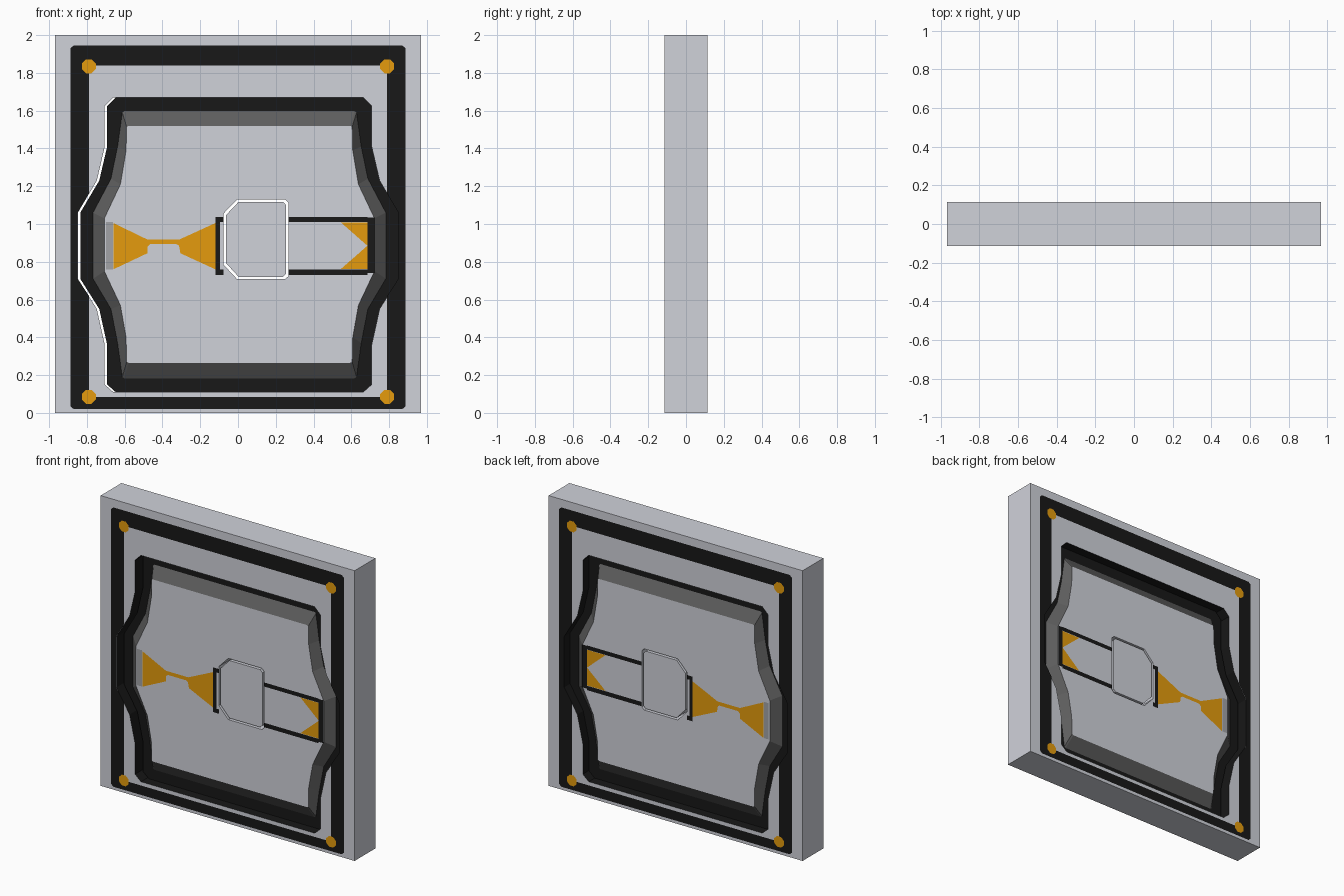
import bpy, bmesh, math

if "Cube" in bpy.data.objects:
    bpy.data.objects.remove(bpy.data.objects["Cube"])

HALF = 0.113          # half thickness of the slab
RING_Y = HALF - 0.065  # depth plane of the sunken seal
PANEL_Y = HALF - 0.015  # depth plane of the door panel


def material(name, rgb):
    m = bpy.data.materials.new(name)
    m.diffuse_color = (*rgb, 1)
    m.use_nodes = True
    m.node_tree.nodes["Principled BSDF"].inputs["Base Color"].default_value = m.diffuse_color
    return m


GREY = material("panel_grey", (0.63, 0.645, 0.70))
BLACK = material("seal_black", (0.009, 0.009, 0.009))
ORANGE = material("warning_orange", (0.78, 0.33, 0.004))
BEVEL = material("bevel_grey", (0.11, 0.11, 0.11))
PALE = material("end_grey", (0.36, 0.37, 0.39))


def finish(name, bm, mats):
    me = bpy.data.meshes.new(name)
    bm.to_mesh(me)
    bm.free()
    for m in mats:
        me.materials.append(m)
    ob = bpy.data.objects.new(name, me)
    bpy.context.collection.objects.link(ob)
    return ob


def plates(name, polys, mats, y):
    """Flat outlines (x, z) laid on both the front and the back."""
    bm = bmesh.new()
    for side in (-1, 1):
        for p in polys:
            f = bm.faces.new([bm.verts.new((x, side * y, z)) for x, z in p])
            f.normal_update()
            if f.normal.y * side < 0:
                f.normal_flip()
    return finish(name, bm, mats)


def loop(half, dx=0.0, gap=0.0):
    """Mirror a right-hand profile (top to bottom) into a closed outline."""
    return [(x + dx, z) for x, z in half] + [(dx - gap - x, z) for x, z in reversed(half)]


def band(a, b):
    """Quads between two outlines with equal point counts."""
    n = len(a)
    return [(a[i], a[(i + 1) % n], b[(i + 1) % n], b[i]) for i in range(n)]


def rect(x0, x1, z0, z1):
    return [(x0, z0), (x1, z0), (x1, z1), (x0, z1)]


def loft(name, layers, tones, mats):
    """Closed solid through (outline, y) layers; tones colour each side band."""
    bm = bmesh.new()
    rows = [[bm.verts.new((x, y, z)) for x, z in pts] for pts, y in layers]
    for a, b, tone in zip(rows, rows[1:], tones):
        for i in range(len(a)):
            j = (i + 1) % len(a)
            bm.faces.new((a[i], a[j], b[j], b[i])).material_index = tone
    bm.faces.new(rows[0])
    bm.faces.new(rows[-1])
    bmesh.ops.recalc_face_normals(bm, faces=bm.faces)
    return finish(name, bm, mats)


def cut(ob, cutter):
    mod = ob.modifiers.new("cut", 'BOOLEAN')
    mod.operation = 'DIFFERENCE'
    mod.solver = 'EXACT'
    mod.object = cutter
    bpy.context.view_layer.objects.active = ob
    bpy.ops.object.modifier_apply(modifier=mod.name)
    bpy.data.objects.remove(cutter)


# outlines of the sunken seal and the door panel
DX = 0.0075
ring_half = [(0.655, 1.67), (0.70, 1.625), (0.70, 1.41), (0.742, 1.23), (0.8425, 1.06),
             (0.8425, 0.71), (0.742, 0.55), (0.70, 0.36), (0.70, 0.15), (0.655, 0.11)]
ring_out = loop(ring_half, DX)
opening = loop(ring_half, DX, 0.013)
ring_in = loop([(0.61, 1.597), (0.62, 1.59), (0.645, 1.41), (0.68, 1.24), (0.775, 1.06),
                (0.775, 0.71), (0.68, 0.55), (0.645, 0.37), (0.62, 0.19), (0.61, 0.183)], DX)
panel = loop([(0.585, 1.52), (0.597, 1.515), (0.60, 1.39), (0.63, 1.21), (0.715, 1.03),
              (0.715, 0.75), (0.63, 0.57), (0.60, 0.40), (0.597, 0.27), (0.585, 0.265)], DX)

# slab with the door opening, whose walls are black
X = 0.968
slab = loft("slab", [(rect(-X, X, 0, 2), -HALF), (rect(-X, X, 0, 2), HALF)], [0], [GREY, BLACK])
cut(slab, loft("opening_cutter", [(opening, -0.3), (opening, 0.3)], [0], [GREY]))
for f in slab.data.polygons:
    c = f.center
    inner = abs(f.normal.y) < 0.5 and abs(c.x) < 0.96 and 0.005 < c.z < 1.995
    f.material_index = 1 if inner else 0

# door leaf: black seal band, bevel, panel on both faces
door = loft("door_leaf",
            [(panel, -PANEL_Y), (ring_in, -RING_Y), (ring_out, -RING_Y),
             (ring_out, RING_Y), (ring_in, RING_Y), (panel, PANEL_Y)],
            [1, 2, 2, 2, 1], [GREY, BEVEL, BLACK])

# centre cover sitting loose in a hole through the door
cover = [(-0.005, 1.13), (0.25, 1.13), (0.268, 1.112), (0.268, 0.725),
         (0.25, 0.708), (-0.005, 0.708), (-0.077, 0.785), (-0.077, 1.055)]
cover_in = [(0.095 + (x - 0.095) * 0.92, 0.92 + (z - 0.92) * 0.94) for x, z in cover]
cut(door, loft("cover_cutter", [(cover, -0.3), (cover, 0.3)], [0], [GREY]))
loft("centre_cover", [(cover_in, -PANEL_Y), (cover_in, PANEL_Y)], [0], [GREY])

# outer frame
frame_out = loop([(0.87, 1.945), (0.887, 1.93), (0.887, 1.16), (0.887, 1.06),
                  (0.887, 0.71), (0.887, 0.61), (0.887, 0.035), (0.87, 0.02)])
frame_in = loop([(0.755, 1.84), (0.79, 1.805), (0.79, 1.16), (0.849, 1.06),
                 (0.849, 0.71), (0.79, 0.62), (0.79, 0.12), (0.755, 0.085)])
plates("outer_frame", band(frame_out, frame_in), [BLACK], HALF + 0.001)

# corner bolts
bolts = []
for cx in (-0.79, 0.79):
    for cz in (0.085, 1.835):
        bolts.append([(cx + 0.04 * math.cos(math.pi / 8 + k * math.pi / 4),
                       cz + 0.04 * math.sin(math.pi / 8 + k * math.pi / 4)) for k in range(8)])
plates("corner_bolts", bolts, [ORANGE], HALF + 0.002)

# latch rails beside the centre cover
rails = [rect(-0.12, -0.095, 0.73, 1.038), rect(0.685, 0.722, 0.74, 1.035)]
for z0, z1 in ((0.73, 0.76), (1.01, 1.038)):
    rails += [rect(-0.095, -0.077, z0, z1), rect(0.268, 0.685, z0, z1)]
plates("latch_rails", rails, [BLACK], PANEL_Y + 0.0015)
plates("latch_end", [rect(-0.70, -0.663, 0.76, 1.01)], [PALE], PANEL_Y + 0.001)

# orange latch marks
waist = [(-0.66, 1.005), (-0.48, 0.918), (-0.31, 0.918), (-0.12, 1.005), (-0.12, 0.76),
         (-0.305, 0.845), (-0.312, 0.885), (-0.325, 0.893), (-0.465, 0.893),
         (-0.48, 0.88), (-0.48, 0.845), (-0.66, 0.76)]
plates("latch_marks", [waist,
                       [(0.545, 1.008), (0.685, 1.008), (0.685, 0.885)],
                       [(0.545, 0.762), (0.685, 0.762), (0.685, 0.885)]], [ORANGE], PANEL_Y + 0.001)
